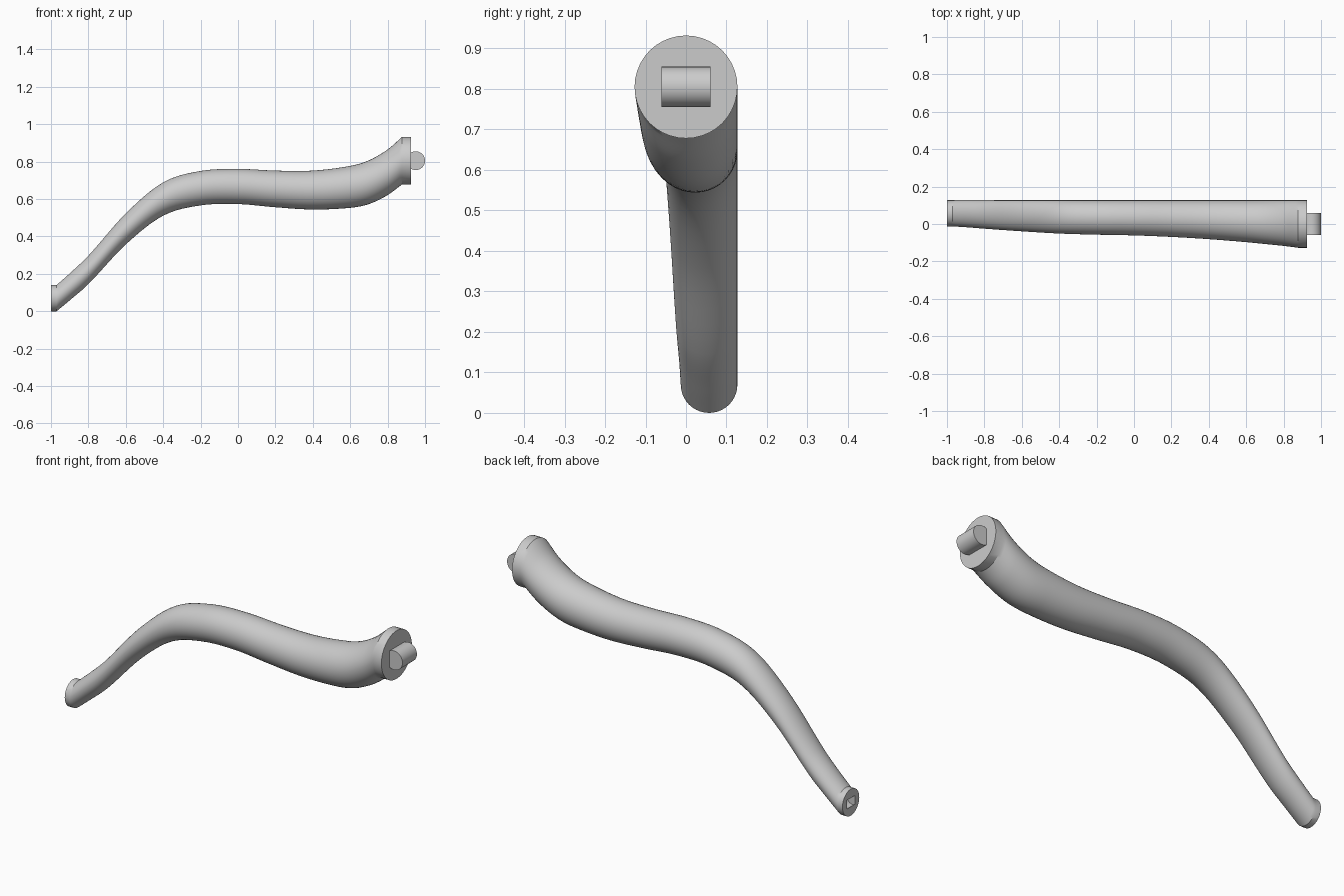
import bpy, bmesh
from math import sin, cos, tau, radians

cube = bpy.data.objects.get("Cube")
if cube:
    bpy.data.objects.remove(cube, do_unlink=True)

grey = bpy.data.materials.new("plain grey")
grey.use_nodes = True
colour = (0.6, 0.6, 0.6, 1)
grey.diffuse_color = colour
grey.node_tree.nodes["Principled BSDF"].inputs["Base Color"].default_value = colour

SIDES = 40
BACK = 0.127  # the back of every section lies on this plane

# Centre line and radius of the limb: x, centre height, radius
STATIONS = [
    (-0.97, 0.07, 0.07), (-0.9, 0.13, 0.072), (-0.8, 0.221, 0.076), (-0.6, 0.44, 0.083),
    (-0.4, 0.6, 0.089), (-0.2, 0.658, 0.092), (0, 0.667, 0.094), (0.2, 0.654, 0.098),
    (0.4, 0.648, 0.104), (0.6, 0.665, 0.112), (0.7, 0.69, 0.117), (0.8, 0.743, 0.122),
    (0.877, 0.805, 0.127),
]


def smooth_stations(pts, steps=6):
    """Hermite interpolation of height and radius along x."""
    def slope(i, k):
        a, b = pts[max(i - 1, 0)], pts[min(i + 1, len(pts) - 1)]
        return (b[k] - a[k]) / (b[0] - a[0])

    out = []
    for i in range(len(pts) - 1):
        p, q = pts[i], pts[i + 1]
        h = q[0] - p[0]
        for s in range(steps):
            t = s / steps
            w = t * t * (3 - 2 * t)
            row = [p[0] + h * t]
            for k in (1, 2):
                row.append(p[k] * (1 - w) + q[k] * w
                           + h * t * (1 - t) ** 2 * slope(i, k)
                           - h * t * t * (1 - t) * slope(i + 1, k))
            out.append(tuple(row))
    return out + [pts[-1]]


def finish(bm, name):
    bmesh.ops.recalc_face_normals(bm, faces=bm.faces[:])
    mesh = bpy.data.meshes.new(name)
    bm.to_mesh(mesh)
    bm.free()
    mesh.materials.append(grey)
    obj = bpy.data.objects.new(name, mesh)
    bpy.context.collection.objects.link(obj)
    return obj


def smooth(obj):
    bpy.ops.object.select_all(action='DESELECT')
    obj.select_set(True)
    bpy.context.view_layer.objects.active = obj
    bpy.ops.object.shade_smooth_by_angle(angle=radians(30))


def loft(name, rows):
    """Skin upright circles into one closed body."""
    bm = bmesh.new()
    rings = []
    for x, z, r in rows:
        rings.append([bm.verts.new((x, BACK - r + r * sin(tau * i / SIDES),
                                    z + r * cos(tau * i / SIDES))) for i in range(SIDES)])
    for a, b in zip(rings, rings[1:]):
        for i in range(SIDES):
            j = (i + 1) % SIDES
            bm.faces.new((a[i], a[j], b[j], b[i]))
    bm.faces.new(rings[0])
    bm.faces.new(rings[-1])
    return finish(bm, name)


def peg(name, x, y, z, size):
    """Round pin lying across the limb."""
    bm = bmesh.new()
    ring = []
    for i in range(SIDES):
        a = tau * i / SIDES
        ring.append(bm.verts.new((x + 0.05 * size * cos(a), y - 0.06 * size,
                                  z + 0.05 * size * sin(a))))
    face = bm.faces.new(ring)
    new = bmesh.ops.extrude_face_region(bm, geom=[face])["geom"]
    bmesh.ops.translate(bm, vec=(0, 0.12 * size, 0),
                        verts=[v for v in new if isinstance(v, bmesh.types.BMVert)])
    return finish(bm, name)


# Limb with a short straight collar at each end
first, last = STATIONS[0], STATIONS[-1]
limb = loft("curved_limb", [(-1, *first[1:])] + smooth_stations(STATIONS) + [(0.924, *last[1:])])

# Socket in the narrow end
socket = peg("socket_cutter", -0.985, BACK - first[2], first[1], 0.55)
socket.hide_render = True
socket.hide_viewport = True
cut = limb.modifiers.new("socket", 'BOOLEAN')
cut.operation = 'DIFFERENCE'
cut.solver = 'EXACT'
cut.object = socket
bpy.context.view_layer.objects.active = limb
bpy.ops.object.modifier_apply(modifier=cut.name)
bpy.data.objects.remove(socket, do_unlink=True)
smooth(limb)

# Pin on the wide end
pin = peg("joint_pin", 0.95, 0, last[1], 1)
smooth(pin)
